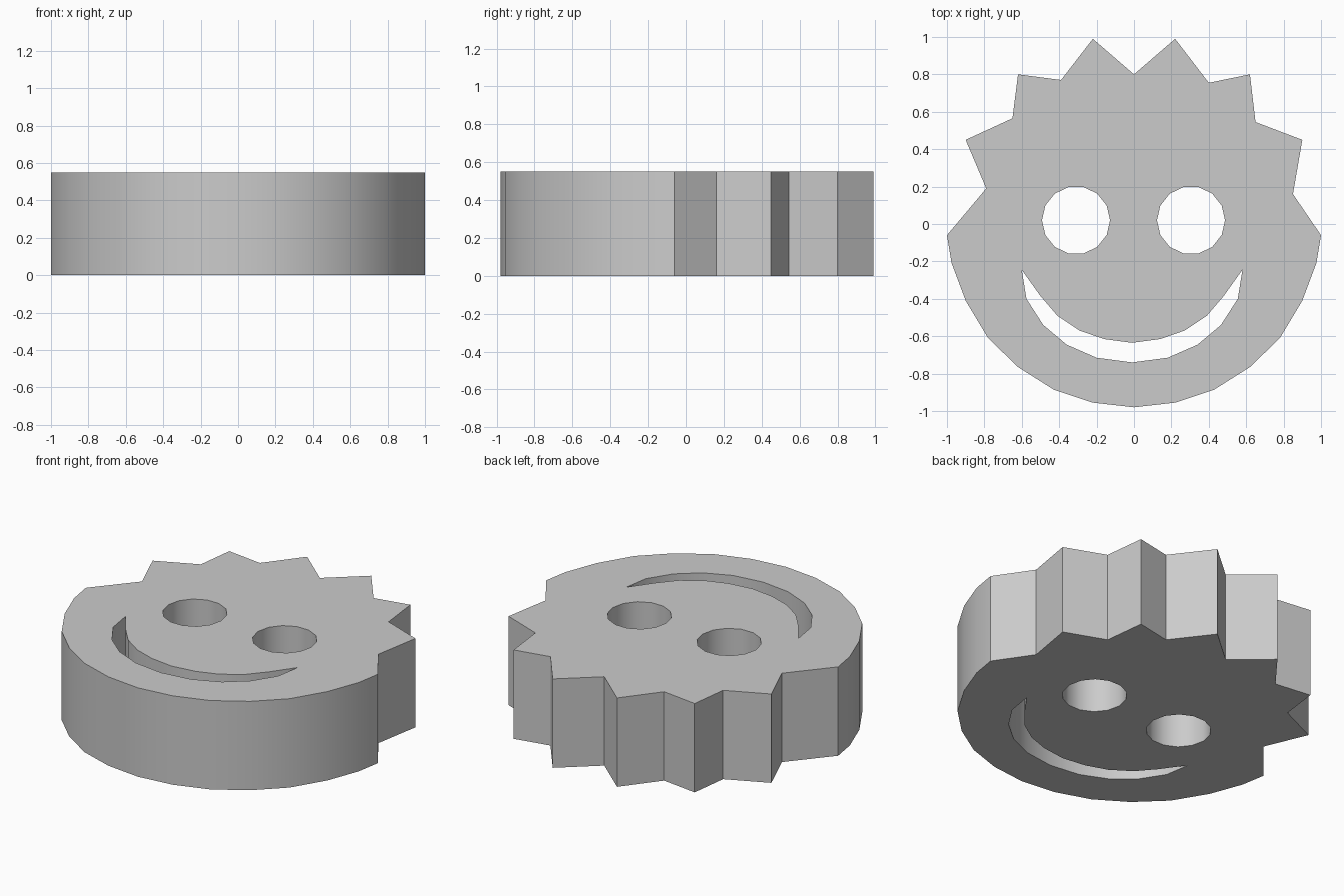
import bpy
import math

if "Cube" in bpy.data.objects:
    bpy.data.objects.remove(bpy.data.objects["Cube"])

THICK = 0.55


def mirrored(half, axis=0.0):
    """Continue a half path with its mirror image; the last point lies on the axis."""
    return half + [(2 * axis - x, y) for x, y in reversed(half[:-1])]


def ring(cx, cy, r, n):
    """Regular polygon with a flat top and bottom."""
    step = 2 * math.pi / n
    start = math.pi / 2 + step / 2
    return [(cx + r * math.cos(start + i * step), cy + r * math.sin(start + i * step))
            for i in range(n)]


# Spiky hair, left to right
hair = [(-1, -0.06), (-0.79, 0.19), (-0.9, 0.45), (-0.65, 0.565), (-0.62, 0.8),
        (-0.39, 0.77), (-0.22, 0.99), (0, 0.8), (0.22, 0.99), (0.4, 0.755),
        (0.62, 0.8), (0.65, 0.545), (0.9, 0.45), (0.85, 0.16), (1, -0.06)]

# Rounded chin, right to left
chin = mirrored([(0.975, -0.21), (0.9, -0.41), (0.78, -0.61), (0.62, -0.765),
                 (0.43, -0.885), (0.22, -0.955), (0, -0.98)])

# Crescent mouth: upper lip left to right, lower lip back
upper_lip = mirrored([(-0.6, -0.245), (-0.5, -0.385), (-0.41, -0.49), (-0.29, -0.57),
                      (-0.16, -0.615), (-0.01, -0.635)], -0.01)
lower_lip = mirrored([(0.555, -0.4), (0.465, -0.54), (0.34, -0.645),
                      (0.18, -0.715), (-0.01, -0.74)], -0.01)

loops = [hair + chin, upper_lip + lower_lip,
         ring(-0.31, 0.02, 0.182, 14), ring(0.305, 0.02, 0.182, 14)]

# Filled, extruded plate with cut-through eyes and mouth
curve = bpy.data.curves.new("face_plate", 'CURVE')
curve.dimensions = '2D'
curve.fill_mode = 'BOTH'
curve.extrude = THICK / 2
for pts in loops:
    spline = curve.splines.new('POLY')
    spline.points.add(len(pts) - 1)
    for p, (x, y) in zip(spline.points, pts):
        p.co = (x, y, 0, 1)
    spline.use_cyclic_u = True

plate = bpy.data.objects.new("face_plate", curve)
bpy.context.collection.objects.link(plate)
plate.location.z = THICK / 2
bpy.context.view_layer.objects.active = plate
plate.select_set(True)
bpy.ops.object.convert(target='MESH')

# Weld caps to walls, then smooth the round walls only
bpy.ops.object.mode_set(mode='EDIT')
bpy.ops.mesh.select_all(action='SELECT')
bpy.ops.mesh.remove_doubles(threshold=0.0005)
bpy.ops.mesh.normals_make_consistent(inside=False)
bpy.ops.object.mode_set(mode='OBJECT')
bpy.ops.object.shade_smooth_by_angle(angle=math.radians(32))
